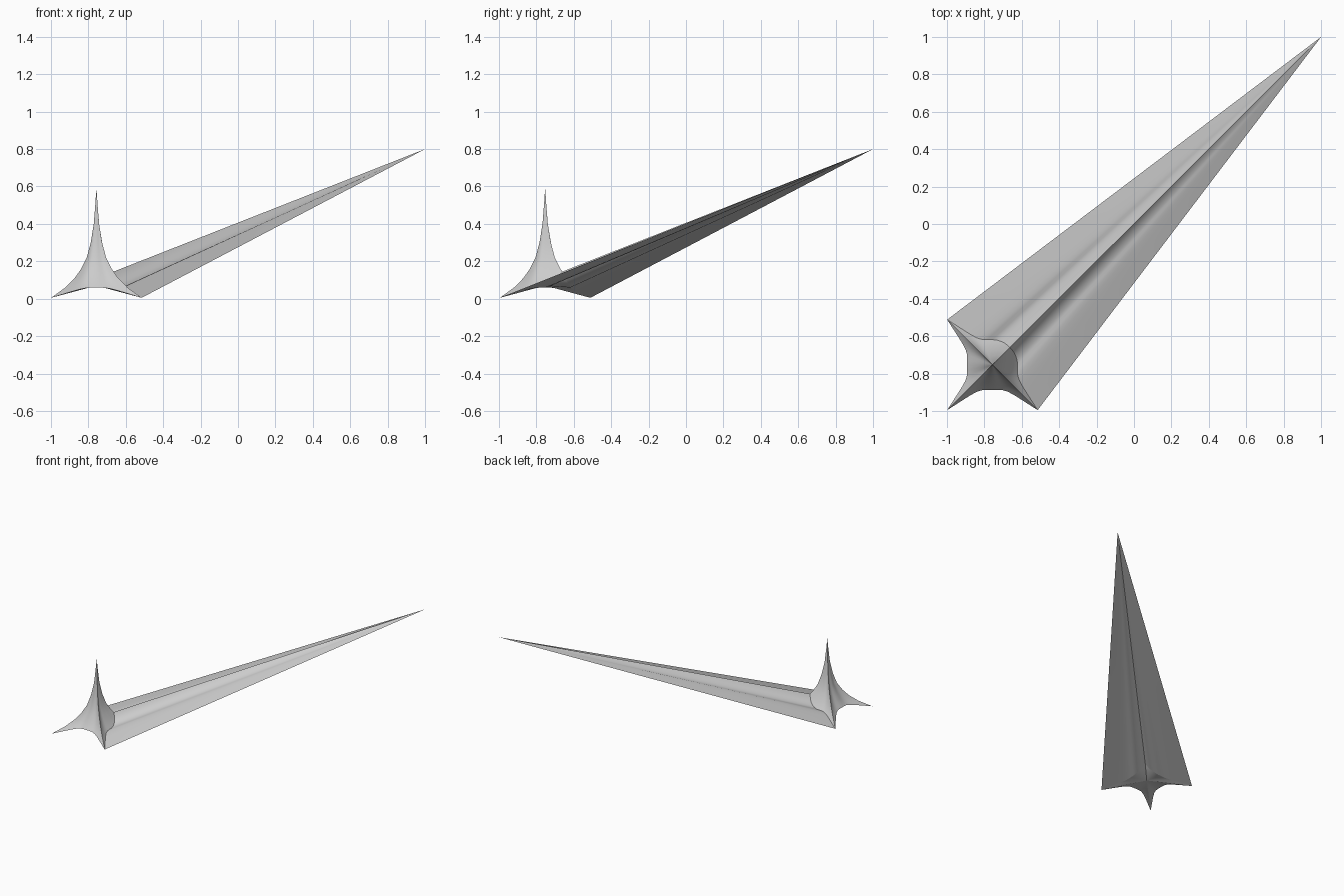
import bpy, bmesh
from math import radians, cos, sin, exp, sqrt
from mathutils import Vector

cube = bpy.data.objects.get("Cube")
if cube:
    bpy.data.objects.remove(cube, do_unlink=True)

grey = bpy.data.materials.new("plain_grey")
grey.use_nodes = True
colour = (0.6, 0.6, 0.6, 1)
grey.diffuse_color = colour
grey.node_tree.nodes["Principled BSDF"].inputs["Base Color"].default_value = colour

CENTRE = Vector((-0.757, -0.753, 0))
TIP = Vector((1, 1, 0.8))

# Profiles from just under the top point to the rim: (radius, height)
RIDGE = [(0.009, 0.5), (0.02, 0.4), (0.043, 0.3), (0.073, 0.22),
         (0.115, 0.16), (0.165, 0.11), (0.235, 0.06), (0.342, 0.005)]
VALLEY = [(0.006, 0.5), (0.014, 0.4), (0.03, 0.3), (0.047, 0.22),
          (0.073, 0.16), (0.1, 0.11), (0.12, 0.08), (0.135, 0.06)]
# The ridge on the long side stops at the mouth of the long spike
MOUTH = (0.092 * sqrt(2), 0.145)

# Angles crowd towards each ridge so that the feet stay sharp
STEPS = (-45, -33, -23, -15, -9, -5, -2, 0, 2, 5, 9, 15, 23, 33)
ANGLES = [(leg, d) for leg in range(4) for d in STEPS]


def star_point(level, leg, d):
    """Point on one level of the star, d degrees from the ridge of a leg."""
    ridge, valley, spread = RIDGE[level], VALLEY[level], 8
    if leg == 1:
        spread = 20
        if ridge[1] < MOUTH[1]:
            ridge = MOUTH
    floor = exp(-45 / spread)
    w = (exp(-abs(d) / spread) - floor) / (1 - floor)
    r = valley[0] + (ridge[0] - valley[0]) * w
    z = valley[1] + (ridge[1] - valley[1]) * w
    a = radians(-45 + 90 * leg + d)
    return CENTRE + Vector((r * cos(a), r * sin(a), z))


def finish(bm, name, solid):
    bmesh.ops.remove_doubles(bm, verts=bm.verts, dist=0.0005)
    if solid:
        bmesh.ops.recalc_face_normals(bm, faces=bm.faces)
    mesh = bpy.data.meshes.new(name)
    bm.to_mesh(mesh)
    bm.free()
    mesh.materials.append(grey)
    obj = bpy.data.objects.new(name, mesh)
    bpy.context.collection.objects.link(obj)
    bpy.ops.object.select_all(action='DESELECT')
    obj.select_set(True)
    bpy.context.view_layer.objects.active = obj
    bpy.ops.object.shade_smooth_by_angle(angle=radians(35))
    return obj


# Star body: upright point flowing into the feet, with a shallow base
bm = bmesh.new()
rings = [[bm.verts.new(star_point(i, *a)) for a in ANGLES] for i in range(len(RIDGE))]
top = bm.verts.new(CENTRE + Vector((0, 0, 0.59)))
base = bm.verts.new(CENTRE + Vector((0, 0, 0.07)))
n = len(ANGLES)
for k in range(n):
    j = (k + 1) % n
    bm.faces.new((top, rings[0][k], rings[0][j]))
    bm.faces.new((base, rings[-1][j], rings[-1][k]))
    for upper, lower in zip(rings, rings[1:]):
        bm.faces.new((upper[k], lower[k], lower[j], upper[j]))
finish(bm, "star_body", True)

# Long spike: folded sheet from the mouth rim to the far tip
bm = bmesh.new()
first = STEPS.index(0)
span = ANGLES[first:first + 2 * len(STEPS) + 1]
rim = [bm.verts.new(star_point(len(RIDGE) - 1, *a)) for a in span]
tip = bm.verts.new(TIP)
for a, b in zip(rim, rim[1:]):
    bm.faces.new((b, a, tip))
finish(bm, "long_spike", False)
